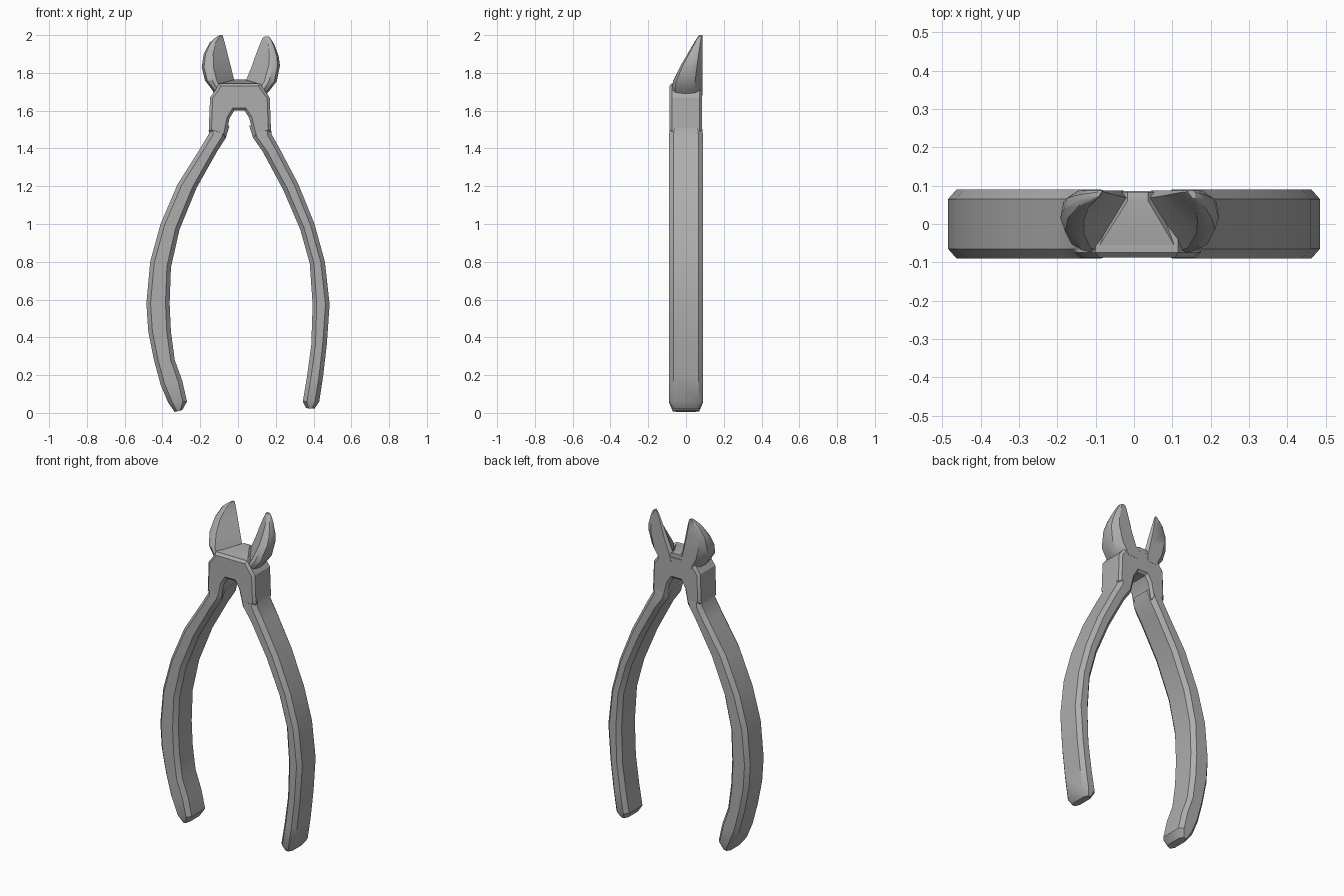
import bpy, bmesh, math
from mathutils import Vector

cube = bpy.data.objects.get("Cube")
if cube:
    bpy.data.objects.remove(cube, do_unlink=True)

steel = bpy.data.materials.new("plain grey")
steel.use_nodes = True
grey = (0.42, 0.42, 0.42, 1)
steel.diffuse_color = grey
steel.node_tree.nodes["Principled BSDF"].inputs["Base Color"].default_value = grey


def finish(name, bm, angle):
    """Turn a bmesh into a shaded, coloured object."""
    bmesh.ops.recalc_face_normals(bm, faces=bm.faces)
    mesh = bpy.data.meshes.new(name)
    bm.to_mesh(mesh)
    bm.free()
    mesh.materials.append(steel)
    obj = bpy.data.objects.new(name, mesh)
    bpy.context.collection.objects.link(obj)
    bpy.ops.object.select_all(action='DESELECT')
    obj.select_set(True)
    bpy.context.view_layer.objects.active = obj
    bpy.ops.object.shade_smooth_by_angle(angle=math.radians(angle))
    return obj


def loft(name, rings, angle=35):
    """Skin a list of closed rings and cap both ends."""
    bm = bmesh.new()
    rows = [[bm.verts.new(p) for p in ring] for ring in rings]
    n = len(rows[0])
    for a, b in zip(rows, rows[1:]):
        for i in range(n):
            j = (i + 1) % n
            bm.faces.new((a[i], a[j], b[j], b[i]))
    bm.faces.new(rows[0])
    bm.faces.new(rows[-1])
    return finish(name, bm, angle)


def handle_ring(outer, inner, half):
    """Chamfered rectangle spanning the outer and inner edge of a grip."""
    o, i = Vector((outer[0], 0, outer[1])), Vector((inner[0], 0, inner[1]))
    side = (i - o).normalized()
    c = min(0.022, (i - o).length * 0.3)
    y = Vector((0, half, 0))
    yc = Vector((0, half - 0.025, 0))
    return [o - yc, o + side * c - y, i - side * c - y, i - yc,
            i + yc, i - side * c + y, o + side * c + y, o + yc]


def handle(name, outer, inner):
    last = len(outer) - 1
    loft(name, [handle_ring(o, i, 0.07 if k == 0 else 0.083 if k == last else 0.09)
                for k, (o, i) in enumerate(zip(outer, inner))])


# Grips, listed from the tip up to the head
handle("right_handle",
       [(-.335, .005), (-.37, .055), (-.41, .15), (-.445, .28), (-.475, .43), (-.485, .58), (-.465, .80),
        (-.41, 1.0), (-.32, 1.21), (-.20, 1.40), (-.155, 1.475), (-.152, 1.53)],
       [(-.295, .015), (-.27, .06), (-.295, .17), (-.335, .28), (-.355, .43), (-.362, .58), (-.355, .77),
        (-.31, .97), (-.22, 1.19), (-.11, 1.385), (-.065, 1.455), (-.045, 1.52)])
handle("left_handle",
       [(.405, .022), (.43, .06), (.45, .19), (.47, .36), (.485, .575), (.46, .80),
        (.405, 1.0), (.32, 1.21), (.22, 1.40), (.178, 1.475), (.172, 1.53)],
       [(.36, .025), (.343, .06), (.365, .19), (.388, .36), (.395, .575), (.38, .79),
        (.33, .97), (.24, 1.18), (.13, 1.385), (.08, 1.455), (.06, 1.52)])

# Head block: an extruded arch with a chamfered rim
outline = [(-.155, 1.49), (-.148, 1.67), (-.115, 1.715), (-.10, 1.745), (.115, 1.745), (.135, 1.715),
           (.168, 1.67), (.175, 1.49), (.085, 1.46), (.06, 1.56), (.035, 1.60),
           (-.02, 1.60), (-.045, 1.56), (-.065, 1.46)]
bm = bmesh.new()
front = bm.faces.new([bm.verts.new((x, -.088, z)) for x, z in outline])
back = bmesh.ops.extrude_face_region(bm, geom=[front])
bmesh.ops.translate(bm, vec=(0, .174, 0),
                    verts=[v for v in back["geom"] if isinstance(v, bmesh.types.BMVert)])
rim = [e for e in bm.edges if abs(e.verts[0].co.y - e.verts[1].co.y) < .01]
bmesh.ops.bevel(bm, geom=rim, offset=.014, segments=1, affect='EDGES')
finish("head", bm, 30)

# Pivot saddle: sloping floor between the jaws, rising to the back
loft("jaw_saddle", [[(x, -.075, 1.70), (x, -.072, 1.742), (x * .25 + .008, .06, 1.765),
                     (x * .25 + .008, .084, 1.76), (x, .084, 1.70)] for x in (-.10, .115)], 25)


def jaw(name, sections):
    """Blade with a flat back, bevelled cutting side and sloping front."""
    rings = []
    for z, i, o, f in sections:
        w, d = o - i, .087 - f
        rings.append([Vector(p) for p in (
            (i, .087 - .12 * d, z), (i + .1 * w, .087, z), (i + .7 * w, .087, z), (o - .05 * w, .087 - .25 * d, z),
            (o, f + .4 * d, z), (o - .08 * w, f + .1 * d, z), (o - .25 * w, f, z), (o - .4 * w, f + .03 * d, z))])
    loft(name, rings, 32)


# Jaws: height, cutting edge, outer edge, front depth
jaw("right_jaw", [(1.69, -.02, -.125, -.07), (1.715, -.015, -.14, -.075), (1.76, -.02, -.175, -.068),
                  (1.83, -.037, -.192, -.032), (1.90, -.055, -.182, .008),
                  (1.96, -.07, -.15, .043), (1.985, -.077, -.122, .058), (2.0, -.083, -.098, .07)])
jaw("left_jaw", [(1.68, .035, .145, -.07), (1.71, .03, .17, -.075), (1.755, .04, .205, -.068),
                 (1.84, .075, .222, -.028), (1.89, .092, .215, .002),
                 (1.95, .115, .192, .038), (1.985, .13, .172, .06), (1.992, .14, .162, .066)])
